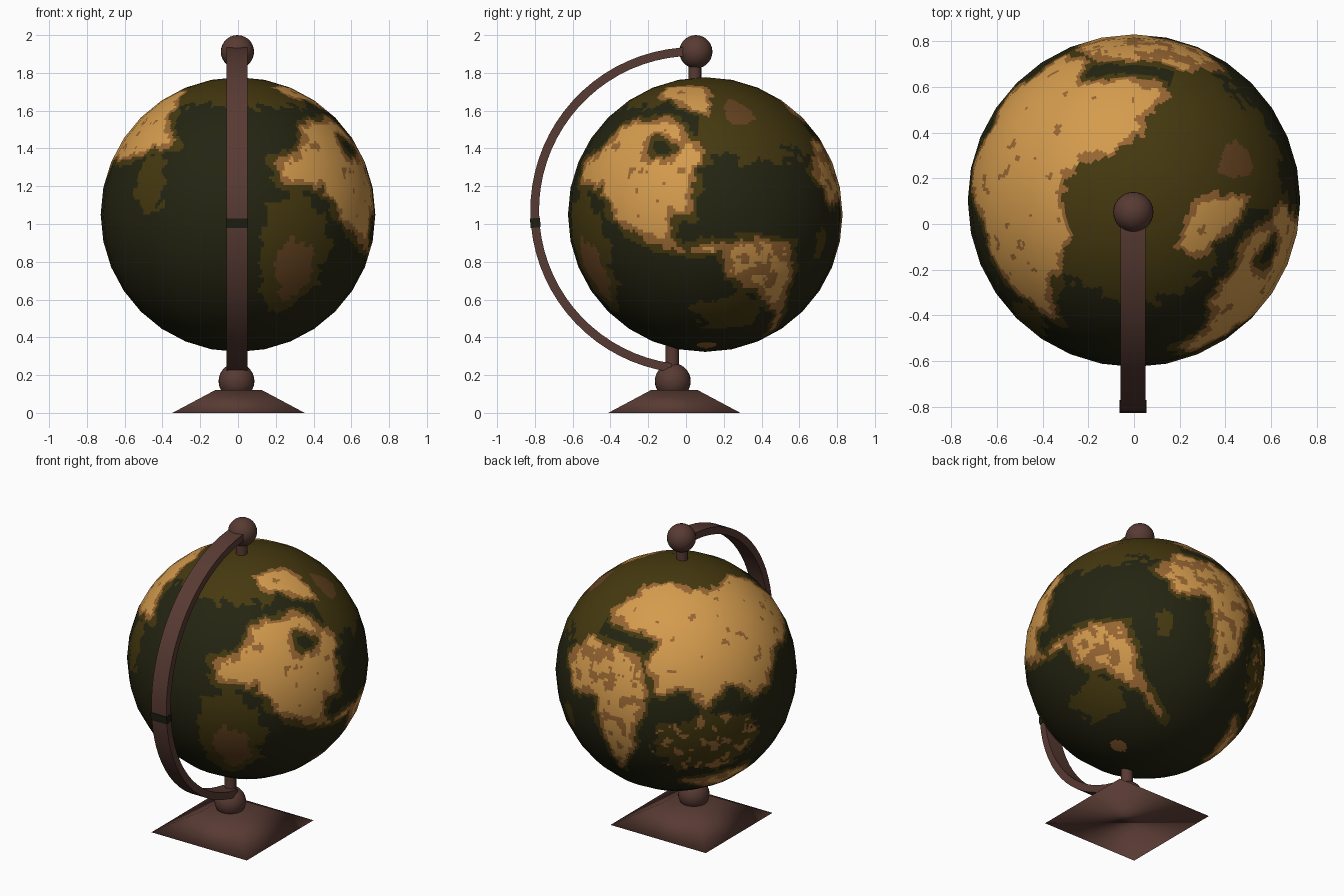
import bpy, bmesh, math
from mathutils import Vector, Matrix, noise

if "Cube" in bpy.data.objects:
    bpy.data.objects.remove(bpy.data.objects["Cube"])


def mat(name, rgb):
    m = bpy.data.materials.new(name)
    m.diffuse_color = (*rgb, 1)
    m.use_nodes = True
    m.node_tree.nodes["Principled BSDF"].inputs["Base Color"].default_value = m.diffuse_color
    return m


ocean = mat("dark ocean", (0.018, 0.018, 0.006))
shelf = mat("olive shelf", (0.061, 0.041, 0.005))
ridge = mat("dark brown ridge", (0.135, 0.058, 0.015))
coast = mat("brown coast", (0.32, 0.135, 0.033))
land = mat("ochre land", (0.66, 0.33, 0.075))
wood = mat("maroon wood", (0.098, 0.043, 0.033))
band_mat = mat("dark band", (0.012, 0.013, 0.006))


def finish(bm, name, mats, smooth=True, angle=None):
    me = bpy.data.meshes.new(name)
    bmesh.ops.recalc_face_normals(bm, faces=bm.faces)
    for f in bm.faces:
        f.smooth = smooth
    bm.to_mesh(me)
    bm.free()
    for m in mats:
        me.materials.append(m)
    ob = bpy.data.objects.new(name, me)
    bpy.context.collection.objects.link(ob)
    if angle:
        bpy.ops.object.select_all(action='DESELECT')
        ob.select_set(True)
        bpy.context.view_layer.objects.active = ob
        bpy.ops.object.shade_smooth_by_angle(angle=math.radians(angle))
    return ob


# ---- globe map: coast outlines as (azimuth, latitude) in degrees
NORTH_WEST = [(-73, 24), (-72, 13), (-52, 11), (-41, -3), (-25, -12), (-8, -17),
              (5, -16), (4, -13), (-13, -11), (-15, -2), (-6, 0), (-4, 20),
              (1, 23), (-5, 33), (-24, 46), (-52, 40), (-62, 27)]
SOUTH_WEST = [(7, -13), (22, -10), (39, -12), (46, -24), (47, -40), (67, -60),
              (31, -36), (10, -26)]
SOUTH_EAST = [(56, 18), (67, 32), (90, 33), (104, 30), (112, 13), (107, 0),
              (103, -18), (91, -34), (86, -15), (83, 6), (66, 4)]
NORTH_EAST = [(66, 46), (80, 60), (85, 66), (112, 73), (162, 65), (212, 66),
              (225, 48), (237, 30), (205, 23), (188, 22), (177, 11), (165, 6),
              (152, 16), (139, 4), (132, 15), (114, 13), (107, 30), (114, 38),
              (95, 42), (80, 44)]
NORTH_ISLE = [(-53, 69), (-15, 72), (9, 64), (1, 47), (-19, 54), (-40, 58)]
FAR_SOUTH = [(130, -42), (150, -38), (172, -36), (182, -46), (165, -58), (148, -52)]
# outline, how speckled with brown it is
LANDS = [(NORTH_WEST, -0.15), (SOUTH_WEST, 0.3), (SOUTH_EAST, 0.22),
         (NORTH_EAST, -0.2), (NORTH_ISLE, -0.1), (FAR_SOUTH, 0.1)]
# ovals: azimuth, latitude, half width, half height
SEAS = [(-23, 29, 7, 6), (-6, -8, 7, 6)]
RIDGES = [(21, 49, 10, 8), (-63, -24, 10, 14)]
SHELVES = [(-64, -18, 17, 27), (13, -46, 20, 10), (60, -11, 5, 5),
           (228, 15, 9, 13), (140, -15, 28, 17)]


def outline_depth(az, lat, pts):
    """Signed distance in degrees, positive inside the outline."""
    k = max(0.2, math.cos(math.radians(lat)))
    inside, best = False, 1e9
    for (ax, ay), (bx, by) in zip(pts, pts[1:] + pts[:1]):
        if (ay > lat) != (by > lat) and az < (bx - ax) * (lat - ay) / (by - ay) + ax:
            inside = not inside
        dx, dy, px, py = (bx - ax) * k, by - ay, (az - ax) * k, lat - ay
        t = max(0, min(1, (px * dx + py * dy) / (dx * dx + dy * dy)))
        best = min(best, (px - t * dx) ** 2 + (py - t * dy) ** 2)
    return math.sqrt(best) if inside else -math.sqrt(best)


def oval_depth(az, lat, o):
    return (1 - math.hypot((az - o[0]) / o[2], (lat - o[1]) / o[3])) * min(o[2], o[3])


BOXES = [(min(p[0] for p in L) - 25, max(p[0] for p in L) + 25,
          min(p[1] for p in L) - 8, max(p[1] for p in L) + 8) for L, _ in LANDS]


def map_colour(p):
    az, lat = math.degrees(math.atan2(p.y, p.x)), math.degrees(math.asin(max(-1, min(1, p.z))))
    if az < -100:
        az += 360
    rough = 2.6 * noise.noise(p * 7) + 2.2 * noise.noise(p * 17)
    speck = noise.noise(p * 11 + Vector((3, 1, 7))) + 0.5 * noise.noise(p * 25)
    depth, bias = -99, 0
    for (pts, b), (x0, x1, y0, y1) in zip(LANDS, BOXES):
        if x0 < az < x1 and y0 < lat < y1:
            d = outline_depth(az, lat, pts)
            if d > depth:
                depth, bias = d, b
    for s in SEAS:
        depth = min(depth, -oval_depth(az, lat, s))
    d = depth + rough
    if d > 0:
        return 4 if d > 2.3 and speck + bias < 0.38 else 3
    if any(oval_depth(az, lat, o) + rough > 0 for o in RIDGES):
        return 2
    if oval_depth(az, lat, SHELVES[-1]) > 0 and speck > 0.3:
        return 3
    if oval_depth(2, -73, (az, lat, 14, 4)) > 0:
        return 3
    north = lat + 2 * rough > (25 if -4 < az < 72 else 52)
    if d > -2.5 or north or any(oval_depth(az, lat, o) + 1.5 * rough > 0 for o in SHELVES):
        return 1
    return 0


# ---- globe: 32 x 16 sphere, each facet cut into a flat grid that carries the map
CENTRE = Vector((0, 0.102, 1.05))
bm = bmesh.new()
bmesh.ops.create_uvsphere(bm, u_segments=32, v_segments=16, radius=0.727)
bmesh.ops.subdivide_edges(bm, edges=bm.edges[:], cuts=8, use_grid_fill=True)
for f in bm.faces:
    f.material_index = map_colour(f.calc_center_median().normalized())
radial = [v.co.normalized() for v in bm.verts]
bmesh.ops.translate(bm, verts=bm.verts, vec=CENTRE)
globe = finish(bm, "globe", [ocean, shelf, ridge, coast, land])
globe.data.normals_split_custom_set_from_vertices(radial)


# ---- stand parts
def ball(name, loc, r):
    bm = bmesh.new()
    bmesh.ops.create_uvsphere(bm, u_segments=28, v_segments=14, radius=r,
                              matrix=Matrix.Translation(loc))
    finish(bm, name, [wood])


def stem(name, y, z0, z1, r):
    bm = bmesh.new()
    bmesh.ops.create_cone(bm, cap_ends=True, segments=16, radius1=r, radius2=r, depth=z1 - z0,
                          matrix=Matrix.Translation((-0.005, y, (z0 + z1) / 2)))
    finish(bm, name, [wood], angle=40)


def arc(name, a0, a1, r0, r1, x0, x1, steps, m):
    """Rectangular bar bent round the side of the globe."""
    bm = bmesh.new()
    rings = []
    for i in range(steps + 1):
        a = math.radians(a0 + (a1 - a0) * i / steps)
        rings.append([bm.verts.new((x, 0.04 + r * math.cos(a), 1.072 + r * math.sin(a)))
                      for x, r in ((x0, r0), (x1, r0), (x1, r1), (x0, r1))])
    for p, q in zip(rings, rings[1:]):
        for k in range(4):
            bm.faces.new((p[k], p[(k + 1) % 4], q[(k + 1) % 4], q[k]))
    bm.faces.new(rings[0])
    bm.faces.new(rings[-1][::-1])
    finish(bm, name, [m], angle=40)


arc("arm", 90, 262, 0.818, 0.864, -0.06, 0.05, 36, wood)
arc("arm_band", 182.8, 186.2, 0.814, 0.867, -0.064, 0.054, 2, band_mat)
ball("top_ball", (-0.003, 0.052, 1.912), 0.088)
ball("bottom_ball", (-0.008, -0.07, 0.168), 0.095)
stem("top_stem", 0.047, 1.74, 1.88, 0.034)
stem("bottom_stem", -0.073, 0.2, 0.40, 0.036)

# ---- square base with sloping sides
bm = bmesh.new()
bmesh.ops.create_cone(bm, cap_ends=True, segments=4, radius1=0.35 * math.sqrt(2),
                      radius2=0.125 * math.sqrt(2), depth=0.12,
                      matrix=Matrix.Translation((0.003, -0.062, 0.06))
                      @ Matrix.Rotation(math.radians(45), 4, 'Z'))
finish(bm, "base", [wood])
